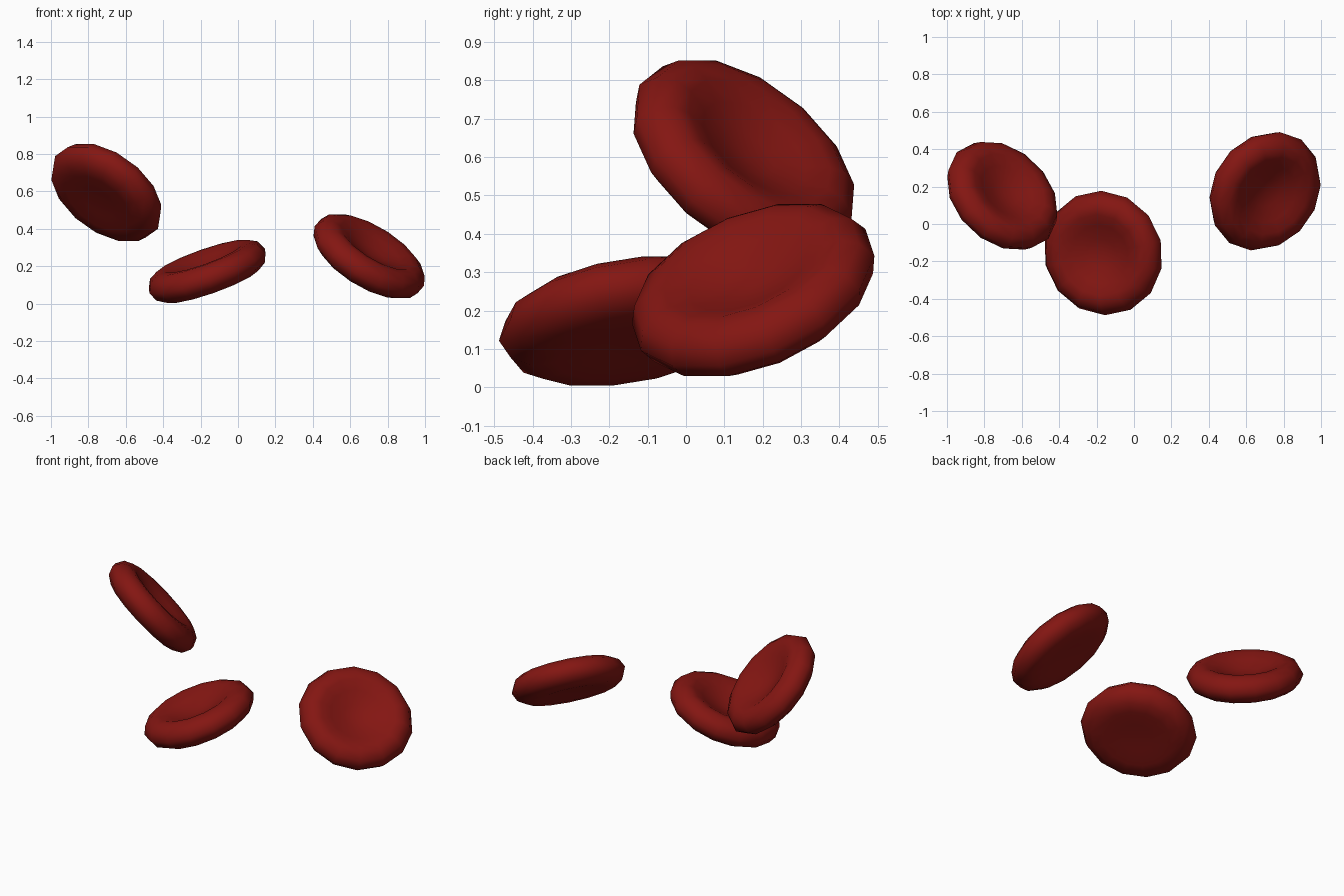
import bpy, bmesh, math
from mathutils import Vector

if "Cube" in bpy.data.objects:
    bpy.data.objects.remove(bpy.data.objects["Cube"])

SIDES = 14

# red material
red = bpy.data.materials.new("blood_red")
red.diffuse_color = (0.23, 0.008, 0.006, 1)
red.use_nodes = True
red.node_tree.nodes["Principled BSDF"].inputs["Base Color"].default_value = red.diffuse_color

# dished disc cross-section (radius, height), hollow above, nearly flat below
profile = [(0.08, 0.022), (0.16, 0.050), (0.22, 0.074), (0.265, 0.076), (0.312, 0.05),
           (0.337, 0.0), (0.315, -0.05), (0.265, -0.082), (0.20, -0.086), (0.10, -0.080)]


def blood_cell(name, centre, normal):
    bm = bmesh.new()
    rings = [[bm.verts.new((r * math.cos(2 * math.pi * i / SIDES),
                            r * math.sin(2 * math.pi * i / SIDES), z))
              for i in range(SIDES)] for r, z in profile]
    for a, b in zip(rings, rings[1:]):
        for i in range(SIDES):
            j = (i + 1) % SIDES
            bm.faces.new((a[i], b[i], b[j], a[j]))
    # close the two faces with fans
    for ring, z in ((rings[0], 0.01), (rings[-1], -0.078)):
        c = bm.verts.new((0, 0, z))
        for i in range(SIDES):
            bm.faces.new((ring[i], ring[(i + 1) % SIDES], c))
    bmesh.ops.recalc_face_normals(bm, faces=bm.faces)
    for f in bm.faces:
        f.smooth = True
    mesh = bpy.data.meshes.new(name)
    bm.to_mesh(mesh)
    bm.free()
    mesh.materials.append(red)
    ob = bpy.data.objects.new(name, mesh)
    ob.location = centre
    ob.rotation_euler = Vector(normal).to_track_quat('Z', 'Y').to_euler()
    bpy.context.collection.objects.link(ob)


# three tumbling cells
blood_cell("left_cell", (-0.703, 0.152, 0.594), (0.51, 0.54, 0.68))
blood_cell("middle_cell", (-0.165, -0.155, 0.175), (-0.33, -0.16, 0.93))
blood_cell("right_cell", (0.702, 0.175, 0.254), (0.49, -0.34, 0.79))
